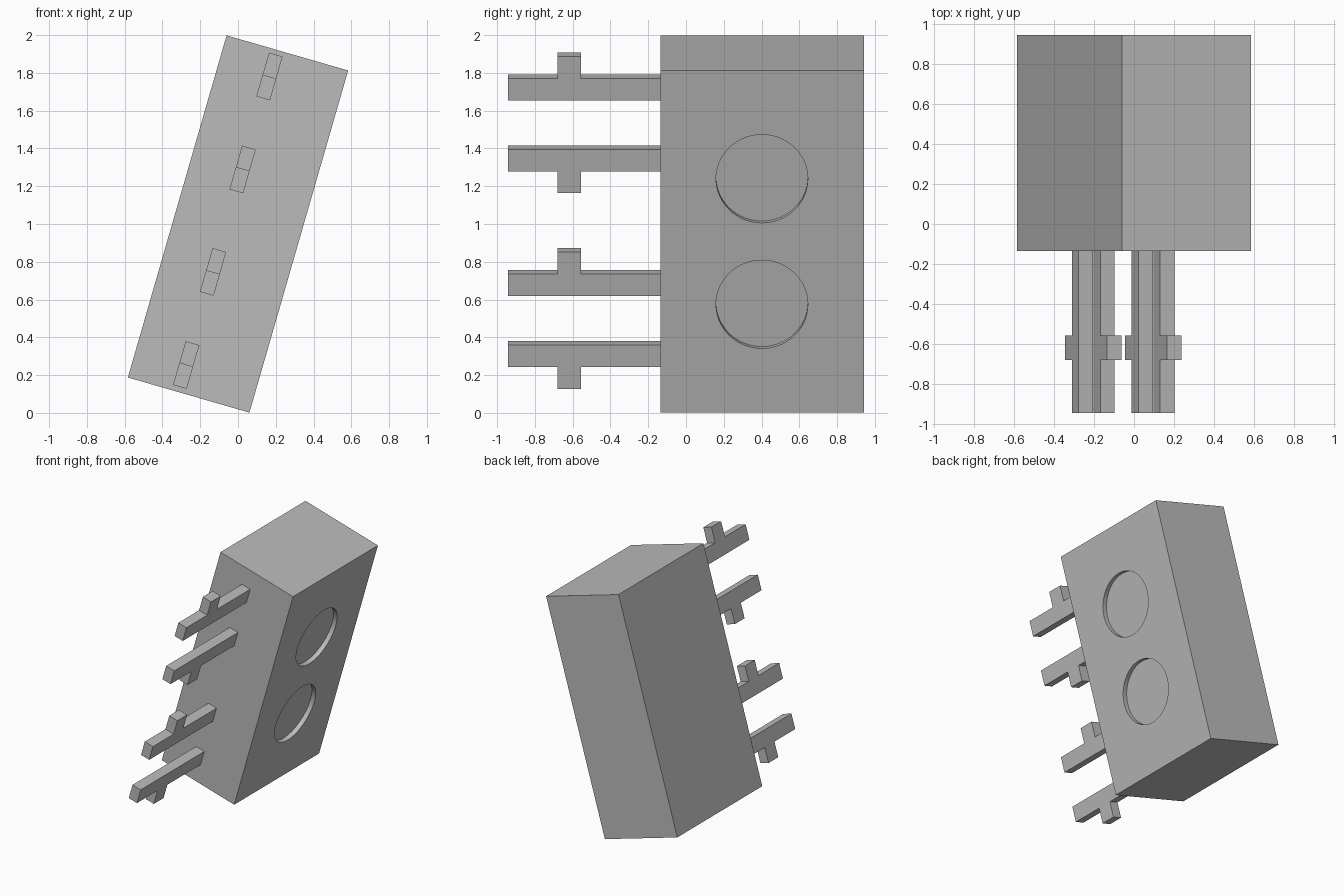
import bpy
import bmesh
import math
from mathutils import Matrix, Vector

cube = bpy.data.objects.get("Cube")
if cube:
    bpy.data.objects.remove(cube, do_unlink=True)

TILT = math.radians(16.1)
WIDTH, HEIGHT = 0.67, 1.885
FRONT, BACK = -0.135, 0.943
PIN_TIP = -0.943

grey = bpy.data.materials.new("plain_grey")
grey.use_nodes = True
colour = (0.5, 0.5, 0.5, 1)
grey.diffuse_color = colour
grey.node_tree.nodes["Principled BSDF"].inputs["Base Color"].default_value = colour


def make_object(name, bm):
    """Turn a bmesh in the block's own frame into a tilted object."""
    bmesh.ops.recalc_face_normals(bm, faces=bm.faces)
    mesh = bpy.data.meshes.new(name)
    bm.to_mesh(mesh)
    bm.free()
    mesh.materials.append(grey)
    obj = bpy.data.objects.new(name, mesh)
    obj.location.z = 1
    obj.rotation_euler.y = TILT
    bpy.context.collection.objects.link(obj)
    return obj


# Leaning block
bm = bmesh.new()
size = Matrix.Diagonal((WIDTH, BACK - FRONT, HEIGHT, 1))
bmesh.ops.create_cube(bm, size=1, matrix=Matrix.Translation((0, (FRONT + BACK) / 2, 0)) @ size)
body = make_object("body", bm)

# Two shallow round recesses in the left side
bm = bmesh.new()
for z in (0.346, -0.346):
    place = Matrix.Translation((WIDTH / 2, 0.402, z)) @ Matrix.Rotation(math.pi / 2, 4, "Y")
    bmesh.ops.create_cone(bm, cap_ends=True, segments=64, radius1=0.243,
                          radius2=0.243, depth=0.07, matrix=place)
cutter = make_object("recess_cutter", bm)
cutter.hide_render = True
cut = body.modifiers.new("recesses", "BOOLEAN")
cut.operation = "DIFFERENCE"
cut.solver = "EXACT"
cut.object = cutter
bpy.context.view_layer.objects.active = body
body.select_set(True)
bpy.ops.object.modifier_apply(modifier=cut.name)
bpy.data.objects.remove(cutter, do_unlink=True)
bpy.ops.object.shade_smooth_by_angle(angle=math.radians(30))


def make_pin(name, middle, side):
    """A bar with one tab, pointing up (side 1) or down (side -1)."""
    bar, tab = middle - side * 0.12, middle + side * 0.121
    profile = [(PIN_TIP, bar), (FRONT, bar), (FRONT, middle), (-0.557, middle),
               (-0.557, tab), (-0.68, tab), (-0.68, middle), (PIN_TIP, middle)]
    bm = bmesh.new()
    face = bm.faces.new([bm.verts.new((-0.094, y, z)) for y, z in profile])
    extruded = bmesh.ops.extrude_face_region(bm, geom=[face])
    verts = [v for v in extruded["geom"] if isinstance(v, bmesh.types.BMVert)]
    bmesh.ops.translate(bm, verts=verts, vec=Vector((0.075, 0, 0)))
    make_object(name, bm)


# Four pins, alternating tabs
for name, middle, side in (("top_pin", 0.796, 1), ("upper_pin", 0.285, -1),
                           ("lower_pin", -0.281, 1), ("bottom_pin", -0.793, -1)):
    make_pin(name, middle, side)
